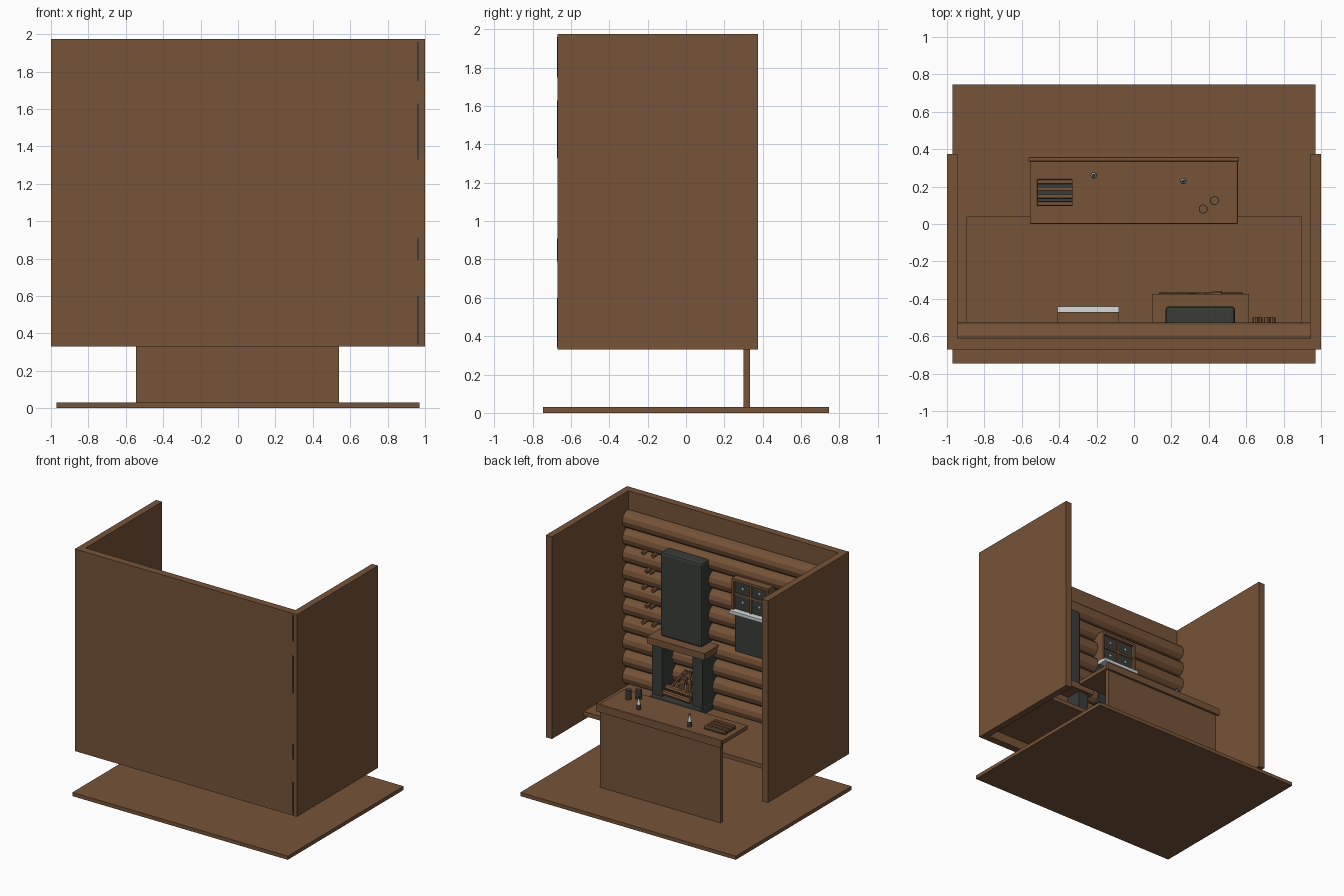
import bpy, math, random
from mathutils import Vector

random.seed(4)
cube = bpy.data.objects.get("Cube")
if cube:
    bpy.data.objects.remove(cube, do_unlink=True)


def material(name, rgb):
    m = bpy.data.materials.new(name)
    m.use_nodes = True
    m.diffuse_color = (*rgb, 1)
    m.node_tree.nodes["Principled BSDF"].inputs["Base Color"].default_value = (*rgb, 1)
    return m


WOOD = material("brown wood", (0.18, 0.087, 0.04))
STONE = material("dark stone", (0.04, 0.046, 0.04))
PALE = material("pale grey", (0.68, 0.71, 0.72))


def box(name, xs, ys, zs, mat=WOOD, bevel=0):
    """Box between pairs of limits."""
    lo, hi = Vector((xs[0], ys[0], zs[0])), Vector((xs[1], ys[1], zs[1]))
    bpy.ops.mesh.primitive_cube_add(size=1, location=(lo + hi) / 2)
    o = bpy.context.object
    o.name = name
    o.scale = hi - lo
    bpy.ops.object.transform_apply(location=False, rotation=False, scale=True)
    o.data.materials.append(mat)
    if bevel:
        b = o.modifiers.new("Bevel", "BEVEL")
        b.width, b.segments = bevel, 2
    return o


def rod(name, a, b, r, mat=WOOD, r2=None, sides=12):
    """Cylinder or cone running from point a to point b."""
    a, b = Vector(a), Vector(b)
    bpy.ops.mesh.primitive_cone_add(vertices=sides, radius1=r, radius2=r if r2 is None else r2,
                                    depth=(b - a).length, location=(a + b) / 2)
    o = bpy.context.object
    o.name = name
    o.rotation_euler = (b - a).to_track_quat("Z", "Y").to_euler()
    o.data.materials.append(mat)
    return o


# Ground and room shell
box("ground_floor", (-0.97, 0.97), (-0.745, 0.745), (0, 0.03))
box("main_wall", (-1, 1), (-0.67, -0.61), (0.33, 1.975))
for side, x in (("right", -1), ("left", 0.945)):
    box(side + "_side_wall", (x, x + 0.055), (-0.61, 0.375), (0.33, 1.975))
box("raised_floor", (-0.895, 0.895), (-0.62, 0.04), (0.405, 0.44))

# Dark slivers in the corner joint
for z, h in ((0.34, 0.26), (0.79, 0.12), (1.33, 0.3), (1.75, 0.21)):
    box("corner_sliver", (0.956, 0.968), (-0.672, -0.668), (z, z + h), STONE)

# Log lining with branch stubs
for i in range(10):
    z = 1.757 - i * 0.1415
    rod("wall_log", (-0.943, -0.597, z), (0.943, -0.597, z), 0.0695)
for i in range(5):
    for x in (0.74 - 0.03 * (i % 2), 0.65 + 0.02 * (i % 2)):
        z = 1.57 - i * 0.1415
        rod("branch_stub", (x, -0.57, z), (x, -0.5, z - 0.01), 0.016, sides=8)

# Fireplace
box("hearth", (0.13, 0.585), (-0.6, -0.365), (0.44, 0.5), STONE, 0.01)
for side, x in (("right", 0.13), ("left", 0.495)):
    box(side + "_fireplace_pillar", (x, x + 0.09), (-0.6, -0.4), (0.5, 0.91), STONE)
box("mantel", (0.095, 0.615), (-0.6, -0.375), (0.91, 0.965))
box("chimney", (0.168, 0.54), (-0.6, -0.44), (0.965, 1.65), STONE, 0.018)

# Firewood: crossed logs below, leaning sticks above
for i in range(3):
    y, z = -0.48 + 0.04 * i, 0.53 + 0.03 * (i % 2)
    rod("firewood_log", (0.24, y, z), (0.47, y + 0.02, z + 0.02), 0.022, sides=8)
for i in range(6):
    x = 0.25 + i * 0.042
    rod("firewood_stick", (x, -0.42, 0.55), (0.355 + random.uniform(-0.07, 0.07), -0.49, 0.72),
        0.013, sides=8)

# Window with panes, sill and lower panel
W0, W1, Z0, Z1 = -0.41, -0.08, 1.34, 1.59
MX, MZ = (W0 + W1) / 2, (Z0 + Z1) / 2
box("window_glass", (W0 + 0.01, W1 - 0.01), (-0.6, -0.49), (Z0, Z1 - 0.01), STONE)
box("window_frame_top", (W0, W1), (-0.6, -0.47), (Z1 - 0.02, Z1))
for x in (W0, W1 - 0.018):
    box("window_frame_side", (x, x + 0.018), (-0.6, -0.47), (Z0, Z1 - 0.02))
box("window_upright_bar", (MX - 0.008, MX + 0.008), (-0.5, -0.48), (Z0, Z1 - 0.02))
box("window_cross_bar", (W0, W1), (-0.5, -0.482), (MZ - 0.008, MZ + 0.008))
for sx in (-1, 1):
    for sz in (-1, 1):
        p = Vector((MX + sx * 0.075, -0.492, MZ + sz * 0.055))
        rod("pane_dot", p, p + Vector((0, 0.006, 0)), 0.009, PALE, sides=8)
box("window_sill", (W0, W1), (-0.6, -0.442), (Z0 - 0.025, Z0), PALE)
box("panel_under_window", (W0, W1), (-0.6, -0.515), (0.98, Z0 - 0.025), STONE)

# Counter
box("counter_panel", (-0.545, 0.54), (0.3, 0.335), (0.03, 0.665))
box("counter_top", (-0.557, 0.555), (0, 0.337), (0.665, 0.7), WOOD, 0.006)
box("counter_lip", (-0.565, 0.562), (0.335, 0.357), (0.65, 0.71), WOOD, 0.005)

# Slatted tray
box("tray_base", (-0.518, -0.328), (0.095, 0.24), (0.7, 0.712), STONE, 0.004)
for i in range(4):
    y = 0.098 + i * 0.039
    box("tray_slat", (-0.518, -0.328), (y, y + 0.022), (0.705, 0.73), WOOD, 0.005)

# Cups and small bottles
for x, y in ((0.37, 0.08), (0.43, 0.125)):
    rod("cup", (x, y, 0.7), (x, y, 0.775), 0.024, STONE, sides=16)
    rod("cup_drink", (x, y, 0.775), (x, y, 0.779), 0.019, WOOD, sides=16)
for x, y in ((0.265, 0.23), (-0.215, 0.26)):
    rod("bottle_body", (x, y, 0.7), (x, y, 0.74), 0.017, STONE)
    rod("bottle_neck", (x, y, 0.74), (x, y, 0.79), 0.015, PALE, 0.005)
    rod("bottle_cap", (x, y, 0.79), (x, y, 0.8), 0.007, STONE)
